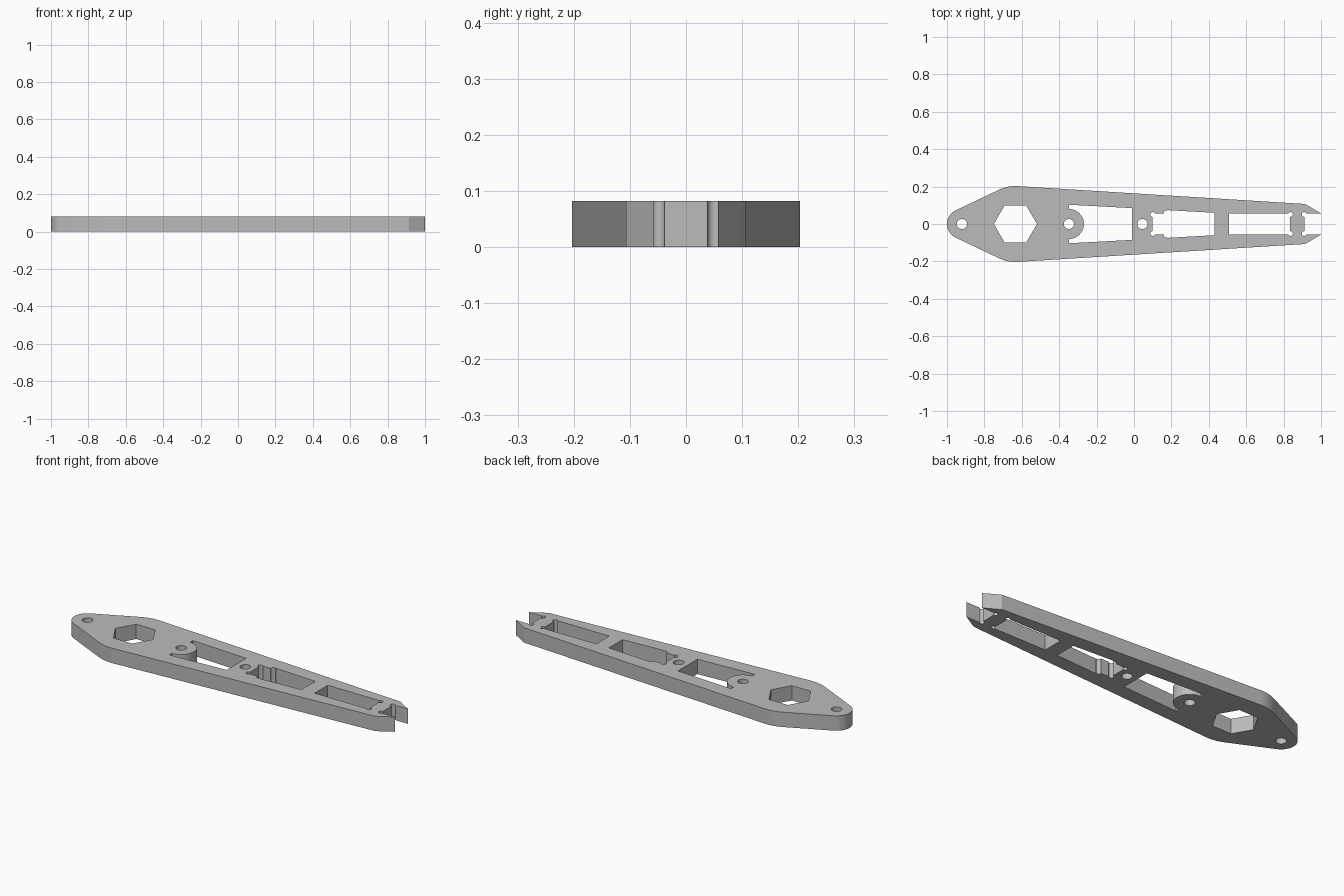
import bpy
from math import cos, sin, pi, radians

if "Cube" in bpy.data.objects:
    bpy.data.objects.remove(bpy.data.objects["Cube"], do_unlink=True)

THICK = 0.082
SLOT = 0.057      # half width of the straight slots
BOLT = 0.027      # bolt hole radius
RELIEF = 0.013    # corner relief radius
HEX_X = -0.634

grey = bpy.data.materials.new("plain_grey")
grey.use_nodes = True
colour = (0.5, 0.5, 0.5, 1)
grey.diffuse_color = colour
grey.node_tree.nodes["Principled BSDF"].inputs["Base Color"].default_value = colour


def arc(x, y, r, start, end, steps):
    angles = [radians(start + (end - start) * i / steps) for i in range(steps + 1)]
    return [(x + r * cos(a), y + r * sin(a)) for a in angles]


def circle(x, y, r, sides=32):
    return arc(x, y, r, 0, 360, sides)[:-1]


def mirrored(half):
    """Close a profile by repeating it below the long axis."""
    return half + [(x, -y) for x, y in reversed(half) if abs(y) > 1e-6]


def prism(name, points, low, high):
    n = len(points)
    verts = [(x, y, z) for z in (low, high) for x, y in points]
    faces = [tuple(reversed(range(n))), tuple(range(n, 2 * n))]
    faces += [(i, (i + 1) % n, n + (i + 1) % n, n + i) for i in range(n)]
    if sum(points[i - 1][0] * points[i][1] - points[i][0] * points[i - 1][1] for i in range(n)) < 0:
        faces = [tuple(reversed(f)) for f in faces]
    mesh = bpy.data.meshes.new(name)
    mesh.from_pydata(verts, [], faces)
    mesh.materials.append(grey)
    obj = bpy.data.objects.new(name, mesh)
    bpy.context.collection.objects.link(obj)
    return obj


# Tapered body with rounded nose and shoulders
outline = mirrored(arc(-0.92, 0, 0.08, 180, 115.5, 10)
                   + arc(HEX_X, 0, 0.203, 115.5, 86.4, 8)
                   + [(0.915, 0.107), (1.0, SLOT)])
plate = prism("arm_plate", outline, 0, THICK)

# Bolt holes and hexagonal opening
cuts = [circle(x, 0, BOLT) for x in (-0.92, -0.348, 0.045)]
cuts.append(circle(HEX_X, 0, 0.115, 6))

# Tapered window curving around the bolt boss
cuts.append(mirrored(arc(-0.348, 0, 0.08, 0, 90, 16)
                     + [(-0.348, 0.103), (-0.01, 0.085)]))

# Stepped middle window, straight end window, and open fork
cuts.append(mirrored([(0.1, SLOT), (0.165, SLOT), (0.18, 0.074), (0.43, 0.06)]))
cuts.append(mirrored([(0.508, SLOT), (0.834, SLOT)]))
cuts.append(mirrored([(0.912, SLOT), (1.1, SLOT)]))

# Round corner reliefs
for x in (0.1, 0.836, 0.91):
    for side in (-1, 1):
        cuts.append(circle(x, side * 0.051, RELIEF, 20))
for side in (-1, 1):
    cuts.append(circle(0.172, side * 0.06, RELIEF, 20))

# Cut every opening through the plate
bpy.context.view_layer.objects.active = plate
for points in cuts:
    cutter = prism("opening_cutter", points, -0.1, THICK + 0.1)
    cutter.hide_render = True
    mod = plate.modifiers.new("opening", 'BOOLEAN')
    mod.operation = 'DIFFERENCE'
    mod.solver = 'EXACT'
    mod.object = cutter
    bpy.ops.object.modifier_apply(modifier=mod.name)
    bpy.data.objects.remove(cutter, do_unlink=True)

# Smooth the curved walls and keep edges sharp
bpy.ops.object.select_all(action='DESELECT')
plate.select_set(True)
bpy.ops.object.shade_smooth_by_angle(angle=radians(25))
